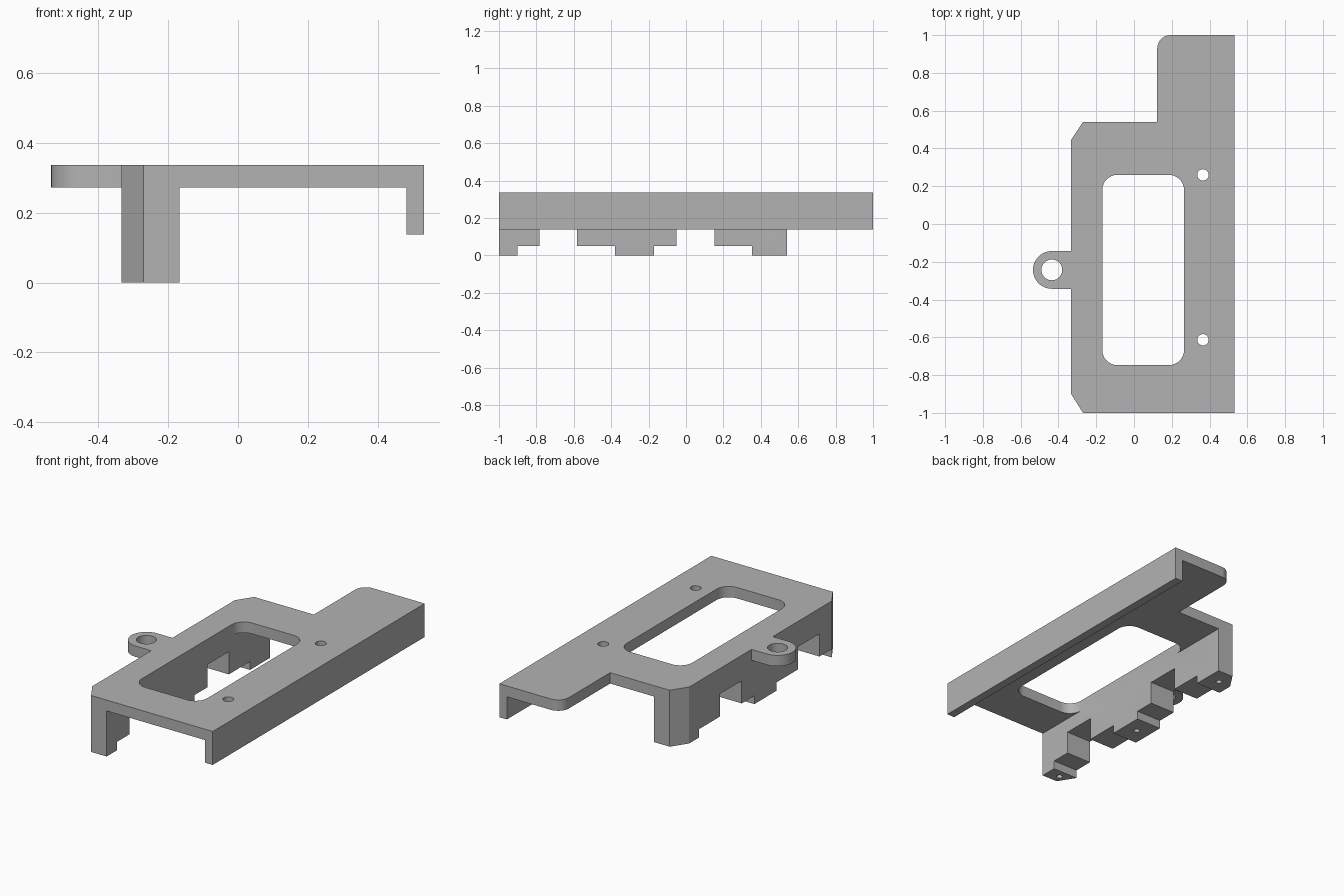
import bpy, bmesh, math

cube = bpy.data.objects.get("Cube")
if cube:
    bpy.data.objects.remove(cube, do_unlink=True)

grey = bpy.data.materials.new("plain_grey")
grey.use_nodes = True
grey.diffuse_color = (0.45, 0.45, 0.45, 1)
grey.node_tree.nodes["Principled BSDF"].inputs["Base Color"].default_value = grey.diffuse_color

TOP, UNDER = 0.337, 0.272


def arc(cx, cy, r, start, end, n=8):
    """Points on an arc, angles in degrees."""
    angles = [math.radians(start + (end - start) * i / n) for i in range(n + 1)]
    return [(cx + r * math.cos(a), cy + r * math.sin(a)) for a in angles]


def prism(name, outline, z0, z1):
    """Upright solid from a counter-clockwise outline."""
    bm = bmesh.new()
    base = bm.faces.new([bm.verts.new((x, y, z0)) for x, y in outline])
    ext = bmesh.ops.extrude_face_region(bm, geom=[base])
    moved = [g for g in ext["geom"] if isinstance(g, bmesh.types.BMVert)]
    bmesh.ops.translate(bm, verts=moved, vec=(0, 0, z1 - z0))
    bmesh.ops.recalc_face_normals(bm, faces=bm.faces)
    mesh = bpy.data.meshes.new(name)
    bm.to_mesh(mesh)
    bm.free()
    mesh.materials.append(grey)
    obj = bpy.data.objects.new(name, mesh)
    bpy.context.collection.objects.link(obj)
    return obj


def box(name, x0, x1, y0, y1, z0, z1):
    return prism(name, [(x0, y0), (x1, y0), (x1, y1), (x0, y1)], z0, z1)


def cylinder(name, x, y, r, z0, z1):
    return prism(name, arc(x, y, r, 0, 360, 32)[:-1], z0, z1)


def combine(target, tool, operation):
    """Apply a boolean and discard the tool."""
    tool.hide_render = True
    mod = target.modifiers.new("bool", "BOOLEAN")
    mod.operation, mod.solver, mod.object = operation, "EXACT", tool
    bpy.context.view_layer.objects.active = target
    bpy.ops.object.modifier_apply(modifier=mod.name)
    bpy.data.objects.remove(tool, do_unlink=True)


# Top plate with rear tongue, chamfered corners and side ear
plate_outline = [(-0.27, -1), (0.533, -1), (0.533, 1)]
plate_outline += arc(0.193, 0.93, 0.07, 90, 180)
plate_outline += [(0.123, 0.54), (-0.27, 0.54), (-0.333, 0.445), (-0.333, -0.143)]
plate_outline += arc(-0.435, -0.243, 0.1, 90, 270, 20)
plate_outline += [(-0.333, -0.343), (-0.333, -0.9)]
frame = prism("mounting_bracket", plate_outline, UNDER, TOP)

# Rounded window
hx0, hx1, hy0, hy1, r = -0.168, 0.265, -0.747, 0.26, 0.08
window = (arc(hx1 - r, hy1 - r, r, 0, 90) + arc(hx0 + r, hy1 - r, r, 90, 180)
          + arc(hx0 + r, hy0 + r, r, 180, 270) + arc(hx1 - r, hy0 + r, r, 270, 360))
combine(frame, prism("window_cutter", window, 0.2, 0.4), "DIFFERENCE")

# Ear hole and two plate holes
for x, y, radius in ((-0.435, -0.243, 0.055), (0.365, 0.26, 0.03), (0.365, -0.613, 0.03)):
    combine(frame, cylinder("hole_cutter", x, y, radius, 0.2, 0.4), "DIFFERENCE")

# Thick wall with chamfered ends
wall = prism("foot_wall", [(-0.27, -1), (-0.168, -1), (-0.168, 0.54), (-0.27, 0.54),
                           (-0.333, 0.445), (-0.333, -0.9)], 0, UNDER)

# Stepped notches between the feet
for y0, y1, top in ((-0.9, -0.38, 0.05), (-0.17, 0.353, 0.05),
                    (-0.783, -0.583, 0.185), (-0.05, 0.153, 0.185)):
    combine(wall, box("notch_cutter", -0.5, 0, y0, y1, -0.1, top), "DIFFERENCE")

# Blind screw holes in the feet
for y in (-0.95, -0.275, 0.445):
    combine(wall, cylinder("screw_cutter", -0.25, y, 0.017, -0.1, 0.12), "DIFFERENCE")

# Thin flange on the opposite edge
flange = box("side_flange", 0.483, 0.533, -1, 1, 0.137, UNDER)

for part in (wall, flange):
    combine(frame, part, "UNION")

# Merge flat regions, then shade with sharp edges
bm = bmesh.new()
bm.from_mesh(frame.data)
bmesh.ops.remove_doubles(bm, verts=bm.verts, dist=0.0002)
bmesh.ops.dissolve_limit(bm, angle_limit=0.01, verts=bm.verts, edges=bm.edges)
bm.to_mesh(frame.data)
bm.free()
bpy.ops.object.select_all(action="DESELECT")
frame.select_set(True)
bpy.context.view_layer.objects.active = frame
bpy.ops.object.shade_smooth_by_angle(angle=math.radians(30))
